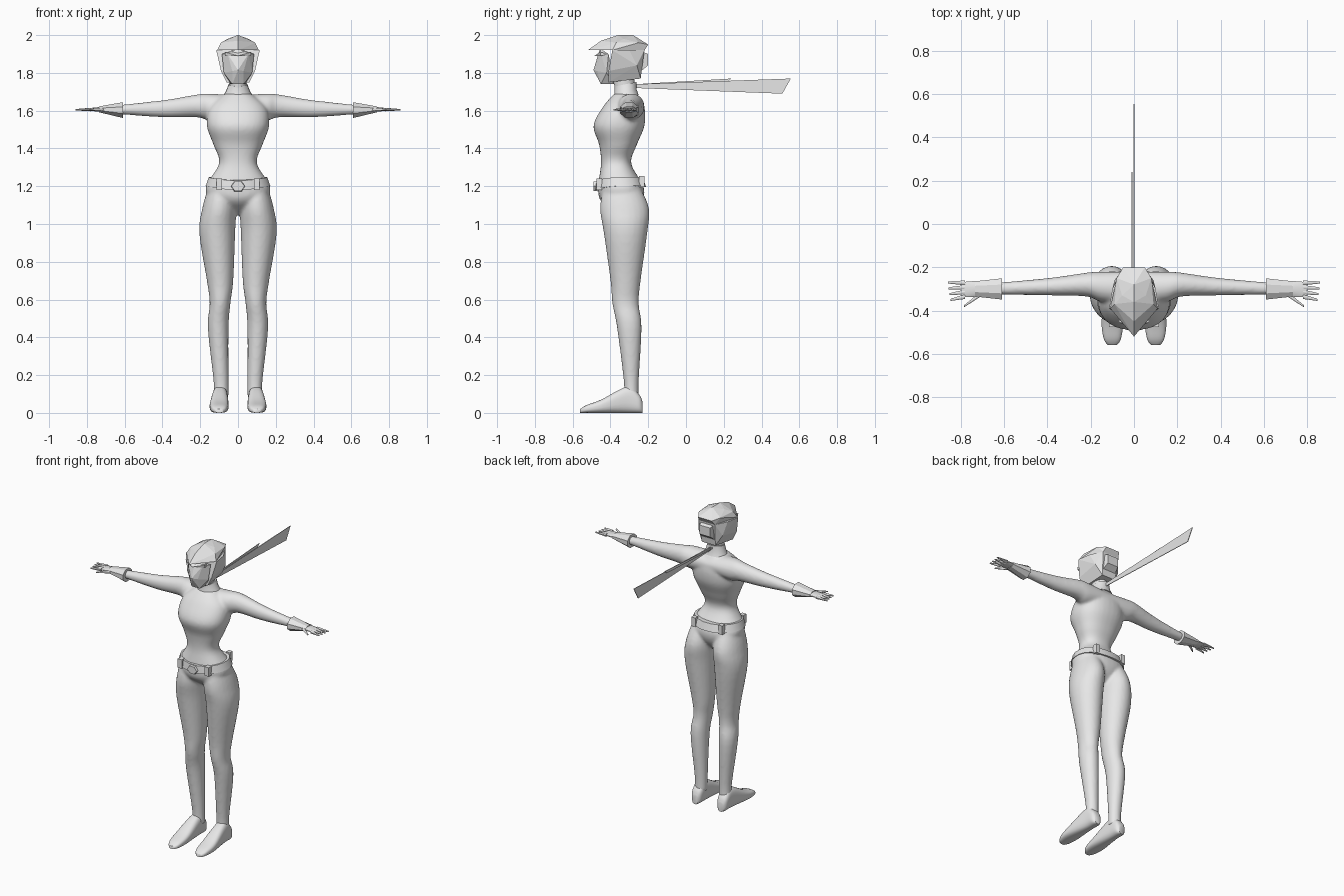
import bpy, bmesh, math

cube = bpy.data.objects.get("Cube")
if cube:
    bpy.data.objects.remove(cube)

colour = (0.8, 0.8, 0.8, 1)
grey = bpy.data.materials.new("light grey")
grey.use_nodes = True
grey.diffuse_color = colour
for node in grey.node_tree.nodes:
    if node.type == 'BSDF_PRINCIPLED':
        node.inputs["Base Color"].default_value = colour


def finish(name, bm, smooth_angle=None):
    """Turn a bmesh into a named object, optionally smooth shaded."""
    bmesh.ops.recalc_face_normals(bm, faces=bm.faces[:])
    mesh = bpy.data.meshes.new(name)
    bm.to_mesh(mesh)
    bm.free()
    mesh.materials.append(grey)
    part = bpy.data.objects.new(name, mesh)
    bpy.context.collection.objects.link(part)
    if smooth_angle:
        bpy.ops.object.select_all(action='DESELECT')
        part.select_set(True)
        bpy.context.view_layer.objects.active = part
        bpy.ops.object.shade_smooth_by_angle(angle=math.radians(smooth_angle))
    return part


def spline(rows, steps):
    """Smoothly interpolate between cross-section rows."""
    result = []
    for i in range(len(rows) - 1):
        before, start, end = rows[max(i - 1, 0)], rows[i], rows[i + 1]
        after = rows[min(i + 2, len(rows) - 1)]
        for k in range(steps):
            t = k / steps
            ease, rise = t * t * (3 - 2 * t), t * (1 - t)
            result.append([q + (r - q) * ease + rise * ((1 - t) * (r - p) - t * (s - q)) / 2
                           for p, q, r, s in zip(before, start, end, after)])
    return result + [rows[-1]]


def loft(bm, axis, rows, side=1, sides=24, steps=5, power=2):
    """Skin rows of (position, centre, radius, centre, radius) along an axis."""
    rings = []
    for pos, centre_u, radius_u, centre_v, radius_v in spline(rows, steps):
        ring = []
        for i in range(sides):
            angle = math.tau * (i + 0.5) / sides
            c, s = math.cos(angle), math.sin(angle)
            u = centre_u + radius_u * math.copysign(abs(c) ** (2 / power), c)
            v = centre_v + radius_v * math.copysign(abs(s) ** (2 / power), s)
            x, y, z = {'X': (pos, u, v), 'Y': (u, pos, v), 'Z': (u, v, pos)}[axis]
            ring.append(bm.verts.new((side * x, y, z)))
        rings.append(ring)
    for lower, upper in zip(rings, rings[1:]):
        for i in range(sides):
            j = (i + 1) % sides
            bm.faces.new((lower[i], lower[j], upper[j], upper[i]))
    bm.faces.new(rings[0])
    bm.faces.new(rings[-1][::-1])


def hull(name, points):
    """Faceted convex part, mirrored across x."""
    bm = bmesh.new()
    for x, y, z in points:
        for mirrored in {x, -x}:
            bm.verts.new((mirrored, y, z))
    found = bmesh.ops.convex_hull(bm, input=bm.verts[:])
    inside = [g for g in found["geom_interior"] if isinstance(g, bmesh.types.BMVert)]
    bmesh.ops.delete(bm, geom=inside, context='VERTS')
    finish(name, bm)


def sheet(name, outline, x):
    """Flat vertical sheet from a (y, z) outline."""
    bm = bmesh.new()
    bm.faces.new([bm.verts.new((x, y, z)) for y, z in outline])
    part = finish(name, bm)
    solid = part.modifiers.new("thickness", 'SOLIDIFY')
    solid.thickness = 0.004
    solid.offset = 0


# Body: torso, arms and legs fused into one smooth skin
torso = [(1.05, .03, -.32, .04), (1.12, .14, -.34, .11), (1.2, .17, -.345, .12),
         (1.32, .1, -.37, .08), (1.42, .13, -.36, .1), (1.52, .165, -.355, .135),
         (1.62, .15, -.33, .11), (1.69, .07, -.32, .06)]
arm = [(0, -.3, .08, 1.62, .06), (.15, -.29, .07, 1.62, .07), (.22, -.28, .055, 1.625, .06),
       (.4, -.29, .04, 1.61, .045), (.68, -.3, .025, 1.605, .02)]
leg = [(1.19, .09, .07, -.34, .1), (1.08, .1, .09, -.325, .13), (.95, .11, .095, -.32, .115),
       (.7, .095, .07, -.32, .08), (.58, .095, .055, -.32, .07), (.45, .105, .055, -.3, .065),
       (.17, .09, .04, -.29, .04), (.08, .09, .04, -.29, .04)]
bm = bmesh.new()
loft(bm, 'Z', [(z, 0, width, y, depth) for z, width, y, depth in torso], sides=32, power=2.3)
for side in (1, -1):
    loft(bm, 'X', arm, side)
    loft(bm, 'Z', leg, side)
body = finish("body", bm)
fuse = body.modifiers.new("fuse", 'REMESH')
fuse.mode = 'VOXEL'
fuse.voxel_size = 0.009
fuse.use_smooth_shade = True
soften = body.modifiers.new("soften", 'SMOOTH')
soften.iterations = 6

# Neck and flared collar, which drops towards the front
bm = bmesh.new()
loft(bm, 'Z', [(1.66, 0, .045, -.32, .055), (1.79, 0, .045, -.33, .055)], sides=16)
finish("neck", bm, 40)
bm = bmesh.new()
loft(bm, 'Z', [(1.67, 0, .085, -.32, .07), (1.7, 0, .065, -.32, .06), (1.74, 0, .05, -.32, .06)],
     sides=16, steps=1)
for v in bm.verts:
    v.co.z += (v.co.y + .32) / 5
finish("collar", bm, 40)

# Shoes, cuffs and hands on both sides
shoe = [(-.56, .1, .02, .01), (-.53, .1, .04, .02), (-.45, .1, .05, .035),
        (-.31, .095, .04, .07), (-.25, .095, .035, .05), (-.23, .095, .02, .03)]
cuff = [(.61, -.3, .053, 1.603, .045), (.735, -.3, .038, 1.607, .017)]
palm = [(.67, -.3, .025, 1.605, .017), (.73, -.3, .037, 1.607, .013), (.8, -.304, .036, 1.606, .006)]
fingers = [(.78, -.272 - .021 * k, .86 - .004 * k, -.27 - .027 * k) for k in range(4)]
thumb = (.71, -.325, .785, -.38)
for side, label in ((1, "left"), (-1, "right")):
    bm = bmesh.new()
    loft(bm, 'Y', [(y, x, width, height, height) for y, x, width, height in shoe],
         side, power=2.8)
    finish(label + "_shoe", bm, 50)
    bm = bmesh.new()
    loft(bm, 'X', cuff, side, sides=8, steps=1)
    finish(label + "_cuff", bm)
    bm = bmesh.new()
    loft(bm, 'X', palm, side, sides=12)
    for root_x, root_y, tip_x, tip_y in fingers + [thumb]:
        loft(bm, 'X', [(root_x, root_y, .012, 1.606, .01), (tip_x, tip_y, .005, 1.605, .004)],
             side, sides=8, steps=2)
    finish(label + "_hand", bm, 50)

# Belt, raised at the hips and back, with buckle and loops
bm = bmesh.new()
loft(bm, 'Z', [(1.18, 0, .173, -.345, .135), (1.23, 0, .157, -.35, .125)],
     sides=20, steps=1, power=2.2)
for v in bm.verts:
    v.co.z += 0.7 * v.co.x ** 2 + max(0, v.co.y + .33) / 8
finish("belt", bm, 25)
bm = bmesh.new()
bmesh.ops.create_cone(bm, cap_ends=True, segments=6, radius1=.04, radius2=.035, depth=.03)
for v in bm.verts:
    v.co = (v.co.y, -.475 - v.co.z, 1.2 + .8 * v.co.x)
finish("buckle", bm)
for side in (1, -1):
    for place, y, z in (("front", -.46, 1.21), ("back", -.235, 1.225)):
        bm = bmesh.new()
        bmesh.ops.create_cube(bm, size=.03)
        for v in bm.verts:
            v.co = (side * .1 + v.co.x, y + v.co.y, z + 2 * v.co.z)
        finish(place + "_belt_loop", bm)

# Faceted head: face, helmet, peaked crown, brow and back panel
hull("face", [(0, -.455, 1.93), (0, -.49, 1.815), (.03, -.47, 1.81), (.085, -.41, 1.9),
              (.055, -.45, 1.9), (.075, -.42, 1.8), (.03, -.45, 1.74), (.04, -.38, 1.74)])
hull("helmet", [(.115, -.39, 1.92), (.09, -.41, 1.81), (.06, -.41, 1.75), (.1, -.3, 1.92),
                (.06, -.22, 1.92), (.09, -.26, 1.84), (.05, -.24, 1.77)])
hull("crown", [(0, -.52, 1.92), (0, -.45, 1.97), (0, -.36, 2), (0, -.28, 2), (.055, -.33, 1.98),
               (.05, -.44, 1.94), (.09, -.37, 1.96), (.11, -.39, 1.92), (.05, -.2, 1.95),
               (.08, -.25, 1.96), (.06, -.22, 1.92)])
hull("brow", [(0, -.485, 1.89), (.07, -.455, 1.91), (.07, -.45, 1.89), (.07, -.41, 1.9)])
hull("back_panel", [(.04, -.2, 1.9), (.04, -.2, 1.84), (.05, -.25, 1.92), (.05, -.25, 1.8)])

# Scarf: a long and a short tail streaming backwards
sheet("long_scarf_tail", [(-.27, 1.72), (.51, 1.69), (.555, 1.77), (-.27, 1.74)], 0)
sheet("short_scarf_tail", [(-.27, 1.73), (.22, 1.75), (.24, 1.77), (-.27, 1.74)], -.01)
